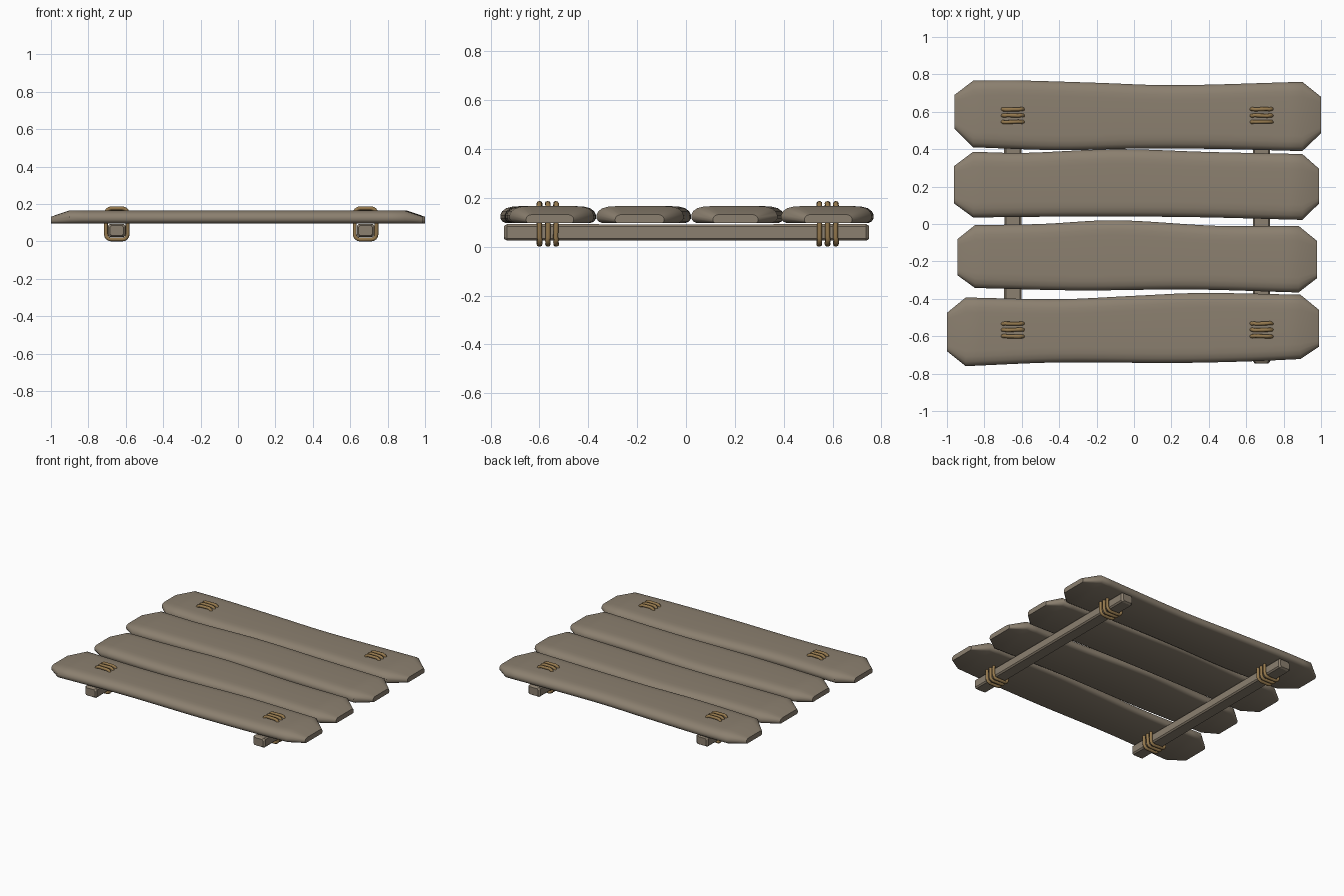
import bpy, bmesh, math, random

if "Cube" in bpy.data.objects:
    bpy.data.objects.remove(bpy.data.objects["Cube"])

random.seed(4)


def material(name, color):
    m = bpy.data.materials.new(name)
    m.diffuse_color = color
    m.use_nodes = True
    m.node_tree.nodes["Principled BSDF"].inputs["Base Color"].default_value = m.diffuse_color
    return m


wood = material("weathered_wood", (0.26, 0.215, 0.16, 1))
twine = material("rope_fibre", (0.30, 0.19, 0.075, 1))


def select_only(ob):
    bpy.ops.object.select_all(action='DESELECT')
    ob.select_set(True)
    bpy.context.view_layer.objects.active = ob


def loft(name, rings, angle):
    """Skin a list of equal-length point rings and cap both ends."""
    bm = bmesh.new()
    rows = [[bm.verts.new(p) for p in r] for r in rings]
    n = len(rows[0])
    for a, b in zip(rows, rows[1:]):
        for i in range(n):
            j = (i + 1) % n
            bm.faces.new((a[i], a[j], b[j], b[i]))
    bm.faces.new(rows[0])
    bm.faces.new(rows[-1])
    bmesh.ops.recalc_face_normals(bm, faces=bm.faces)
    me = bpy.data.meshes.new(name)
    bm.to_mesh(me)
    bm.free()
    ob = bpy.data.objects.new(name, me)
    bpy.context.collection.objects.link(ob)
    me.materials.append(wood)
    select_only(ob)
    bpy.ops.object.shade_smooth_by_angle(angle=math.radians(angle))
    return ob


def sample(pts, x):
    """Smooth interpolation through (x, y) edge points."""
    n = len(pts)
    i = 0
    while i < n - 2 and x > pts[i + 1][0]:
        i += 1
    slope = lambda a, b: (pts[b][1] - pts[a][1]) / (pts[b][0] - pts[a][0])
    (x0, y0), (x1, y1) = pts[i], pts[i + 1]
    m0, m1 = slope(max(i - 1, 0), i + 1), slope(i, min(i + 2, n - 1))
    h = x1 - x0
    t = (x - x0) / h
    return ((2*t**3 - 3*t*t + 1) * y0 + (t**3 - 2*t*t + t) * h * m0
            + (3*t*t - 2*t**3) * y1 + (t**3 - t*t) * h * m1)


# Half cross-section of a plank: (inset from edge, height fraction)
HALF = [(0.022, 0), (0.008, 0.09), (0, 0.26), (0, 0.48), (0.007, 0.70),
        (0.024, 0.88), (0.05, 0.975), (0.08, 1.0)]


def plank_ring(x, lo, hi, top, k=1):
    z0 = 0.097
    right = [(x, hi - d * k, z0 + f * (top - z0)) for d, f in HALF]
    left = [(x, lo + d * k, z0 + f * (top - z0)) for d, f in HALF]
    return right + left[::-1]


# Planks: left end, right end (x, y low, y high), lower edge, upper edge
planks = [
    ("back_plank", (-0.96, 0.51, 0.69), (1.0, 0.485, 0.68),
     [(-0.86, 0.41), (-0.4, 0.395), (0, 0.403), (0.4, 0.402), (0.9, 0.39)],
     [(-0.86, 0.766), (-0.65, 0.768), (-0.2, 0.755), (0.2, 0.742), (0.9, 0.76)]),
    ("back_middle_plank", (-0.962, 0.11, 0.31), (0.99, 0.11, 0.295),
     [(-0.86, 0.035), (-0.3, 0.04), (0.3, 0.037), (0.9, 0.022)],
     [(-0.86, 0.386), (-0.6, 0.38), (-0.1, 0.40), (0.4, 0.385), (0.9, 0.374)]),
    ("front_middle_plank", (-0.943, -0.275, -0.08), (0.978, -0.29, -0.09),
     [(-0.85, -0.342), (-0.3, -0.355), (0.3, -0.35), (0.88, -0.366)],
     [(-0.85, -0.006), (-0.5, 0.0), (-0.1, 0.02), (0.45, -0.01), (0.88, -0.01)]),
    ("front_plank", (-1.0, -0.68, -0.475), (0.99, -0.655, -0.46),
     [(-0.9, -0.76), (-0.4, -0.74), (0.2, -0.743), (0.6, -0.735), (0.89, -0.722)],
     [(-0.9, -0.393), (-0.4, -0.402), (0, -0.384), (0.35, -0.369), (0.89, -0.378)]),
]
for name, left, right, lower, upper in planks:
    rings = [plank_ring(*left, 0.132, 0.4)]
    a, b = lower[0][0], lower[-1][0]
    for i in range(25):
        x = a + (b - a) * i / 24
        rings.append(plank_ring(x, sample(lower, x), sample(upper, x), 0.166))
    rings.append(plank_ring(*right, 0.132, 0.4))
    loft(name, rings, 40)


# Rails: chamfered square bars under the planks
def rail_ring(x, y, s):
    w, h, c = 0.047 * s, 0.034 * s, 0.009
    pts = [(w - c, h), (w, h - c), (w, c - h), (w - c, -h)]
    pts += [(-u, v) for u, v in reversed(pts)]
    return [(x + u, y, 0.0585 + v) for u, v in pts]


RAILS = (("left", -0.648), ("right", 0.682))
for side, x in RAILS:
    loft(side + "_rail",
         [rail_ring(x, -0.745, 0.78), rail_ring(x, -0.733, 1), rail_ring(x, 0, 0.97),
          rail_ring(x, 0.738, 1), rail_ring(x, 0.75, 0.78)], 30)


# Rope lashings: three rounded loops around plank and rail
def rope_lashing(name, cx, cy):
    cu = bpy.data.curves.new(name, 'CURVE')
    cu.dimensions = '3D'
    cu.bevel_depth = 0.0105
    cu.bevel_resolution = 2
    w, z0, z1, r = 0.058, 0.0105, 0.1765, 0.028
    corners = [(w, z1, 0), (-w, z1, 90), (-w, z0, 180), (w, z0, 270)]
    for k in (-1, 0, 1):
        pts = []
        for u, z, start in corners:
            ox = u - math.copysign(r, u)
            oz = z - r if z == z1 else z + r
            for s in range(5):
                t = math.radians(start + s * 22.5)
                pts.append((cx + ox + r * math.cos(t),
                            cy + k * 0.034 + random.uniform(-0.002, 0.002),
                            oz + r * math.sin(t), 1))
        sp = cu.splines.new('POLY')
        sp.points.add(len(pts) - 1)
        for p, co in zip(sp.points, pts):
            p.co = co
        sp.use_cyclic_u = True
    cu.materials.append(twine)
    ob = bpy.data.objects.new(name, cu)
    bpy.context.collection.objects.link(ob)
    select_only(ob)
    bpy.ops.object.convert(target='MESH')
    bpy.ops.object.shade_smooth_by_angle(angle=math.radians(60))


for side, x in RAILS:
    for end, y in (("front", -0.566), ("back", 0.58)):
        rope_lashing(f"{end}_{side}_rope", x, y)
